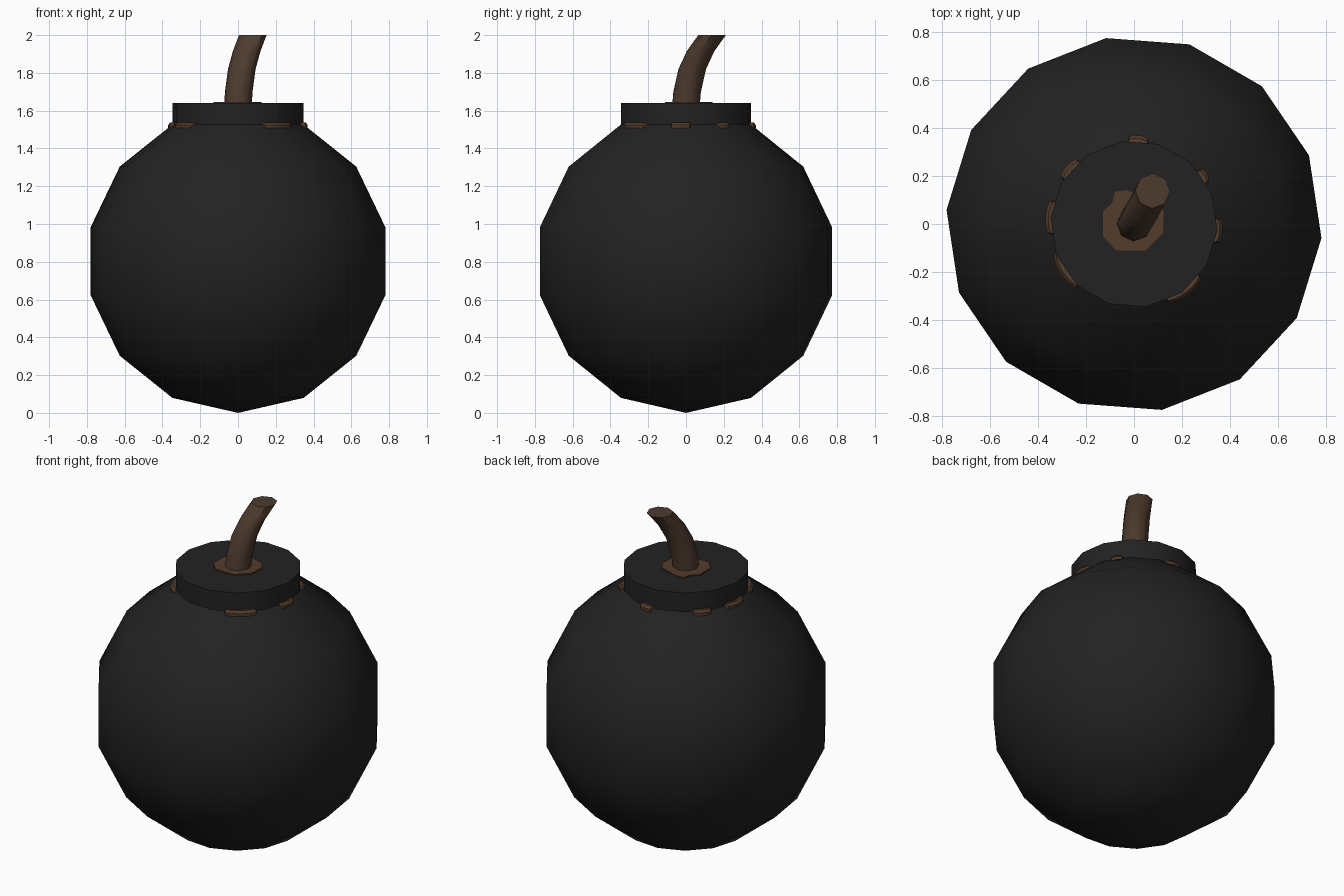
import bpy, math

if "Cube" in bpy.data.objects:
    bpy.data.objects.remove(bpy.data.objects["Cube"])

SEG = 14
OFFSET = math.radians(-4.3)


def material(name, rgb):
    m = bpy.data.materials.new(name)
    m.diffuse_color = (*rgb, 1)
    m.use_nodes = True
    m.node_tree.nodes["Principled BSDF"].inputs["Base Color"].default_value = m.diffuse_color
    return m


black = material("matte black", (0.016, 0.016, 0.016))
cord = material("brown cord", (0.076, 0.044, 0.028))
rust = material("rusty brown", (0.085, 0.045, 0.024))


def loft(name, rings, mat, cap_bottom=False, cap_top=False, smooth=30):
    """Skin equal-length rings of points; a one-point ring is a pole."""
    verts, faces, ids = [], [], []
    for ring in rings:
        ids.append(list(range(len(verts), len(verts) + len(ring))))
        verts += ring
    for a, b in zip(ids, ids[1:]):
        n = max(len(a), len(b))
        for i in range(n):
            j = (i + 1) % n
            if len(a) == 1:
                faces.append((a[0], b[j], b[i]))
            elif len(b) == 1:
                faces.append((a[i], a[j], b[0]))
            else:
                faces.append((a[i], a[j], b[j], b[i]))
    if cap_bottom:
        faces.append(ids[0][::-1])
    if cap_top:
        faces.append(ids[-1])
    mesh = bpy.data.meshes.new(name)
    mesh.from_pydata(verts, [], faces)
    mesh.materials.append(mat)
    ob = bpy.data.objects.new(name, mesh)
    bpy.context.collection.objects.link(ob)
    bpy.ops.object.select_all(action='DESELECT')
    ob.select_set(True)
    bpy.context.view_layer.objects.active = ob
    bpy.ops.object.shade_smooth_by_angle(angle=math.radians(smooth))
    return ob


def circle(r, z, n=SEG, off=OFFSET, x=0, y=0):
    return [(x + r * math.cos(off + math.tau * i / n),
             y + r * math.sin(off + math.tau * i / n), z) for i in range(n)]


# Round body: seven-ring sphere, open under the cap
R = 0.803
rings = [[(0, 0, 0)]]
for k in range(1, 7):
    t = math.pi * k / 7
    rings.append(circle(R * math.sin(t), R - R * math.cos(t), SEG))
body = loft("round_body", rings, black)

# Cap: short collar rising from the last body ring
r_cap, z_cap = R * math.sin(math.pi / 7), R + R * math.cos(math.pi / 7)
loft("cap", [circle(r_cap, z_cap), circle(r_cap, 1.64)], black, cap_top=True)

# Rust seam: thin uneven disc that pokes out below the cap in lobes
LOBES = [(35, 6), (88, 8), (140, 10), (175, 13), (215, 15), (308, 16), (355, 10)]


def seam_radius(deg):
    r = 0.32
    for c, w in LOBES:
        d = abs((deg - c + 180) % 360 - 180)
        if d < w:
            r = max(r, 0.352 + 0.018 * math.sqrt(1 - (d / w) ** 2))
    return r


def seam(z, shrink):
    return [((seam_radius(d) - shrink) * math.cos(math.radians(d)),
             (seam_radius(d) - shrink) * math.sin(math.radians(d)), z)
            for d in range(0, 360, 3)]


loft("rust_seam", [seam(1.508, 0.0), seam(1.525, 0.0), seam(1.538, 0.012)],
     rust, cap_bottom=True, cap_top=True)

# Rust patch around the fuse on top of the cap
patch = [(0.12, -0.04), (0.125, 0.05), (0.09, 0.10), (0.03, 0.12),
         (-0.03, 0.14), (-0.08, 0.135), (-0.09, 0.09), (-0.13, 0.05),
         (-0.13, -0.05), (-0.075, -0.11), (0.05, -0.11)]
loft("fuse_patch", [[(x, y, z) for x, y in patch] for z in (1.638, 1.646)],
     rust, cap_top=True)

# Fuse: bent eight-sided cord with level rings
path = [(0, 0, 1.63), (0.004, 0.006, 1.70), (0.020, 0.033, 1.82),
        (0.046, 0.077, 1.915), (0.078, 0.138, 2.0)]
loft("fuse", [circle(0.073, z, 8, math.radians(-2), x, y) for x, y, z in path],
     cord, cap_top=True, smooth=50)
